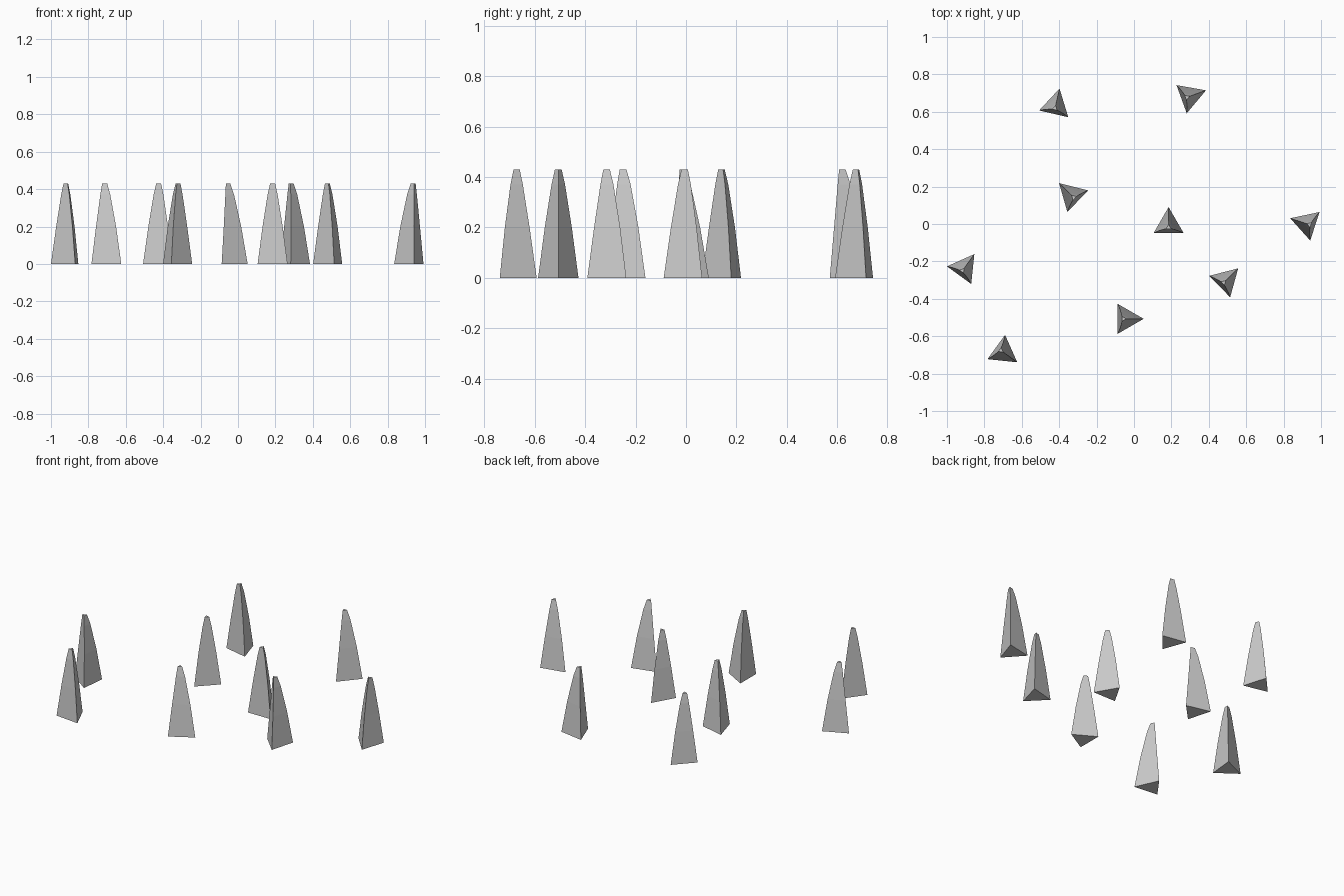
import bpy
from math import sin, cos, tau, radians

if "Cube" in bpy.data.objects:
    bpy.data.objects.remove(bpy.data.objects["Cube"])

# Blade cross-sections: height, radius, backward lean
RINGS = [(0.0, 0.0925, 0.0), (0.20, 0.062, 0.004),
         (0.37, 0.031, 0.011), (0.43, 0.0155, 0.016)]

# Blade placements: x, y, direction of the front ridge in degrees
BLADES = [(-0.419, 0.634, 77), (0.298, 0.683, 20), (-0.334, 0.154, 136),
          (0.185, -0.002, 90), (0.923, 0.002, 162), (0.491, -0.302, 44.5),
          (-0.041, -0.507, 0), (-0.908, -0.236, 54), (-0.699, -0.685, -36)]


def blade_mesh():
    verts = [(r * cos(tau * k / 3) - lean, r * sin(tau * k / 3), z)
             for z, r, lean in RINGS for k in range(3)]
    faces = [(2, 1, 0)]
    for i in range(len(RINGS) - 1):
        a = 3 * i
        for k in range(3):
            n = (k + 1) % 3
            faces.append((a + k, a + n, a + 3 + n, a + 3 + k))
    top = 3 * (len(RINGS) - 1)
    faces.append((top, top + 1, top + 2))
    mesh = bpy.data.meshes.new("grass_blade")
    mesh.from_pydata(verts, [], faces)
    return mesh


# Scatter the shared blade
mesh = blade_mesh()
for i, (x, y, angle) in enumerate(BLADES, 1):
    blade = bpy.data.objects.new(f"grass_blade_{i}", mesh)
    blade.location = (x, y, 0)
    blade.rotation_euler.z = radians(angle)
    bpy.context.collection.objects.link(blade)
